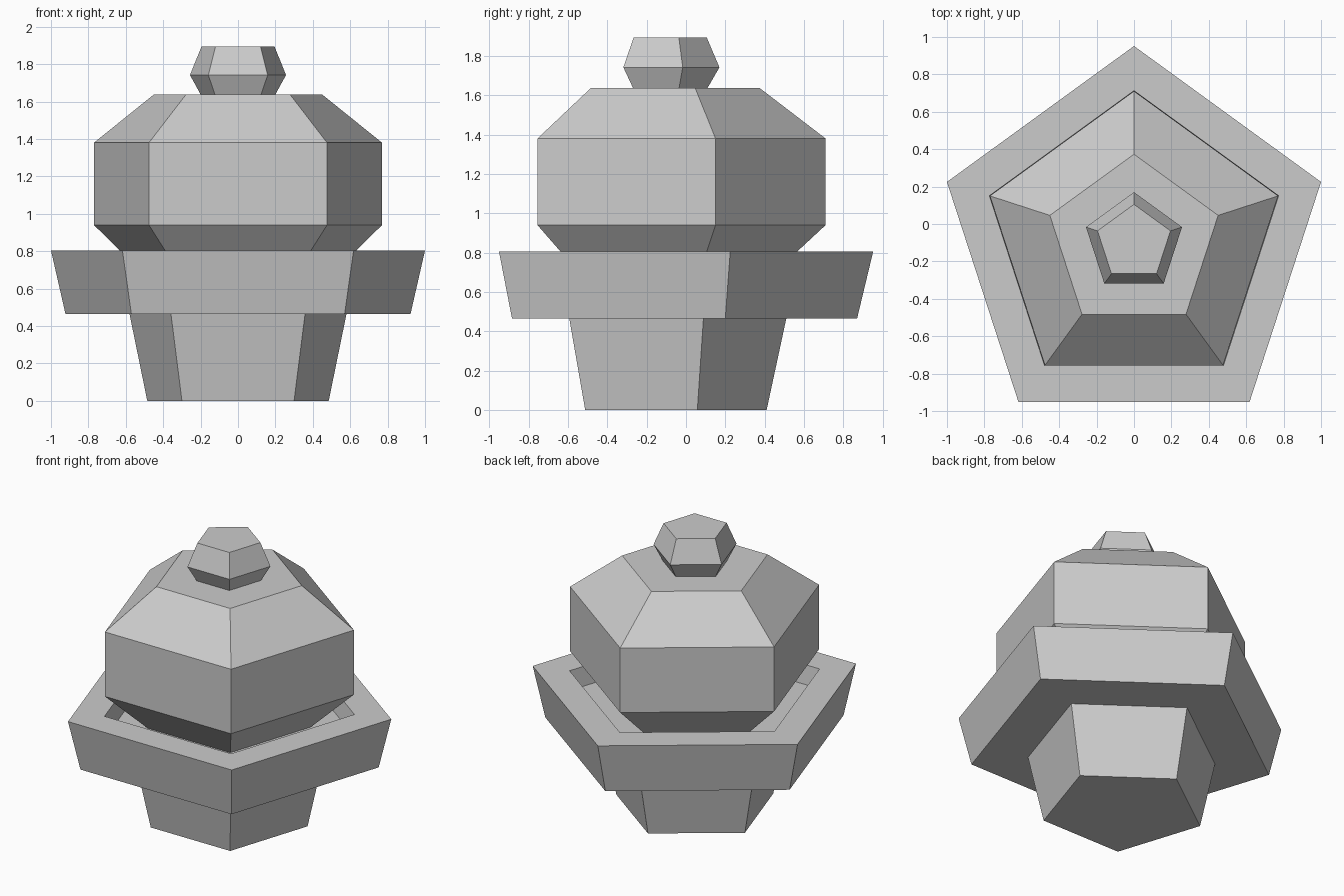
import bpy, bmesh
from math import sin, cos, tau

if "Cube" in bpy.data.objects:
    bpy.data.objects.remove(bpy.data.objects["Cube"])

SIDES = 5
CENTRE_Y = -0.10  # puts the pentagon's bounding box on the origin


def lathe(name, profile):
    """Five-sided solid from (radius, z) rings, capped at both ends."""
    bm = bmesh.new()
    rings = []
    for r, z in profile:
        rings.append([bm.verts.new((-r * sin(tau * i / SIDES),
                                    CENTRE_Y + r * cos(tau * i / SIDES), z))
                      for i in range(SIDES)])
    for a, b in zip(rings, rings[1:]):
        for i in range(SIDES):
            j = (i + 1) % SIDES
            bm.faces.new((a[i], a[j], b[j], b[i]))
    bm.faces.new(rings[0][::-1])
    bm.faces.new(rings[-1])
    bmesh.ops.recalc_face_normals(bm, faces=bm.faces)
    mesh = bpy.data.meshes.new(name)
    bm.to_mesh(mesh)
    bm.free()
    obj = bpy.data.objects.new(name, mesh)
    bpy.context.collection.objects.link(obj)
    return obj


# Tapered pot with overhanging rim and recessed soil
lathe("pot", [(0.51, 0), (0.61, 0.465), (0.97, 0.465), (1.0515, 0.805),
              (0.813, 0.805), (0.79, 0.68)])

# Plant body sitting on the soil
lathe("plant_body", [(0.53, 0.68), (0.81, 0.94), (0.81, 1.38), (0.473, 1.638)])

# Small bud on top
lathe("top_bud", [(0.21, 1.638), (0.27, 1.742), (0.205, 1.895)])
